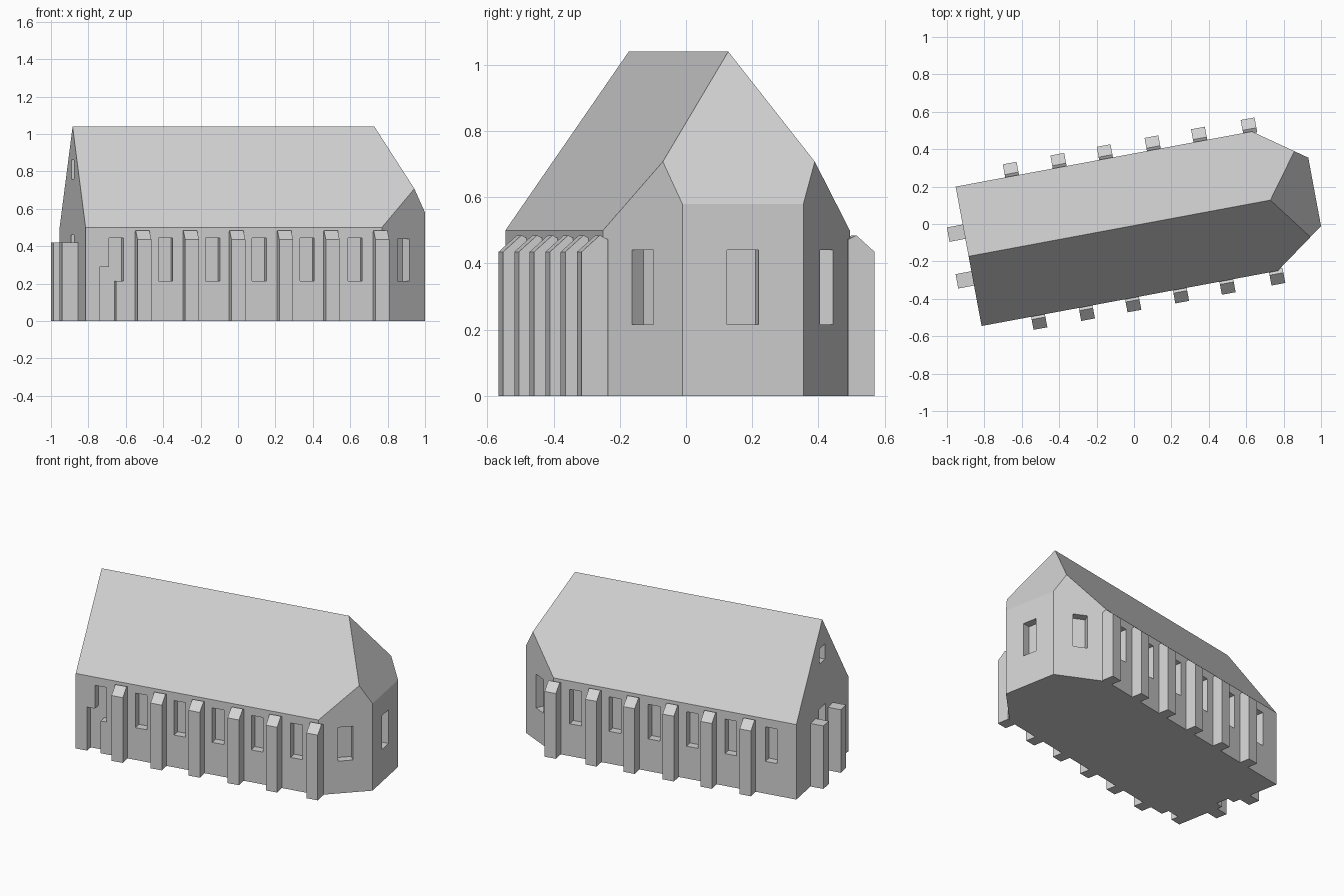
import bpy, bmesh, math
from mathutils import Vector, Matrix

if "Cube" in bpy.data.objects:
    bpy.data.objects.remove(bpy.data.objects["Cube"])

TURN = Matrix.Rotation(math.radians(10.55), 4, 'Z')   # whole building is turned in plan
VC = -0.008                                           # ridge line offset
HW, AW = 0.379, 0.186                                 # half widths: nave, apse end
U0, U1, U2 = -0.901, 0.71, 0.981                      # west wall, nave end, apse end
EAVE, RIDGE, APSE_EAVE, RIDGE_END = 0.50, 1.04, 0.58, 0.74

stone = bpy.data.materials.new("pale_grey_stone")
stone.diffuse_color = (0.65, 0.65, 0.65, 1)
stone.use_nodes = True
stone.node_tree.nodes["Principled BSDF"].inputs["Base Color"].default_value = stone.diffuse_color


def make(name, verts, faces):
    bm = bmesh.new()
    vs = [bm.verts.new(TURN @ Vector(v)) for v in verts]
    for f in faces:
        bm.faces.new([vs[i] for i in f])
    bmesh.ops.recalc_face_normals(bm, faces=bm.faces)
    me = bpy.data.meshes.new(name)
    bm.to_mesh(me)
    bm.free()
    me.materials.append(stone)
    ob = bpy.data.objects.new(name, me)
    bpy.context.scene.collection.objects.link(ob)
    return ob


def wall_prism(name, centre, normal, width, profile):
    """Extrude a (distance out from wall, height) profile along a wall."""
    n = Vector(normal).normalized()
    t = Vector((-n.y, n.x))
    c = Vector(centre)
    verts = []
    for s in (-width / 2, width / 2):
        for d, z in profile:
            p = c + n * d + t * s
            verts.append((p.x, p.y, z))
    k = len(profile)
    faces = [list(range(k)), list(range(k, 2 * k))]
    faces += [[i, (i + 1) % k, (i + 1) % k + k, i + k] for i in range(k)]
    return make(name, verts, faces)


# Body: where the diagonal apse walls meet main roof and hip
pitch = (RIDGE - EAVE) / HW
hip = (RIDGE - APSE_EAVE) / (U2 - RIDGE_END)
du, dv = U2 - U1, HW - AW
t = (APSE_EAVE + hip * du - EAVE) / (pitch * dv + hip * du)
pu, pv, pz = U1 + du * t, HW - dv * t, EAVE + pitch * dv * t

verts = []
for s in (-1, 1):
    verts += [(U0, VC + s * HW, 0), (U1, VC + s * HW, 0), (U2, VC + s * AW, 0),
              (U0, VC + s * HW, EAVE), (U1, VC + s * HW, EAVE),
              (pu, VC + s * pv, pz), (U2, VC + s * AW, APSE_EAVE)]
verts += [(U0, VC, RIDGE), (RIDGE_END, VC, RIDGE)]
faces = [[0, 1, 2, 9, 8, 7], [0, 3, 14, 10, 7], [2, 6, 13, 9], [15, 5, 6, 13, 12]]
for o in (0, 7):
    faces += [[o, o + 1, o + 4, o + 3], [o + 1, o + 2, o + 6, o + 5, o + 4],
              [o + 3, o + 4, o + 5, 15, 14]]
body = make("church_body", verts, faces)

# Recessed windows and doors
cutters = []


def recess(centre, normal, width, z0, z1, depth=0.052):
    cutters.append(wall_prism("recess_cutter", centre, normal, width,
                              [(-depth, z0), (0.05, z0), (0.05, z1), (-depth, z1)]))


for s in (-1, 1):
    for u in (-0.735, -0.466, -0.21, 0.043, 0.303, 0.564):
        recess((u, VC + s * HW), (0, s), 0.078, 0.215, 0.445)
    recess(((U1 + U2) / 2, VC + s * (HW + AW) / 2), (dv, s * du), 0.092, 0.215, 0.44)
recess((U2, VC), (1, 0), 0.097, 0.215, 0.44)
recess((-0.78, VC - HW), (0, -1), 0.09, -0.05, 0.29)   # south door
recess((U0, VC), (-1, 0), 0.09, -0.05, 0.46)           # west door
recess((U0, VC), (-1, 0), 0.075, 0.76, 0.86)           # gable window

for c in cutters:
    m = body.modifiers.new("cut", 'BOOLEAN')
    m.operation, m.solver, m.object = 'DIFFERENCE', 'EXACT', c
    c.hide_render = True
bpy.context.view_layer.update()
cut = bpy.data.meshes.new_from_object(body.evaluated_get(bpy.context.evaluated_depsgraph_get()))
body.modifiers.clear()
body.data = cut
for c in cutters:
    bpy.data.objects.remove(c)

# Side buttresses with sloped caps
cap = [(-0.01, 0), (0.071, 0), (0.071, 0.435), (0.015, 0.485), (-0.01, 0.472)]
for s, side in ((-1, "south"), (1, "north")):
    for u in (-0.594, -0.335, -0.083, 0.177, 0.43, 0.70):
        wall_prism(side + "_buttress", (u, VC + s * HW), (0, s), 0.075, cap)

# Flat topped piers beside the west door
for v in (-0.128, 0.126):
    wall_prism("west_pier", (U0, v), (-1, 0), 0.078,
               [(-0.01, 0), (0.086, 0), (0.086, 0.42), (-0.01, 0.42)])
